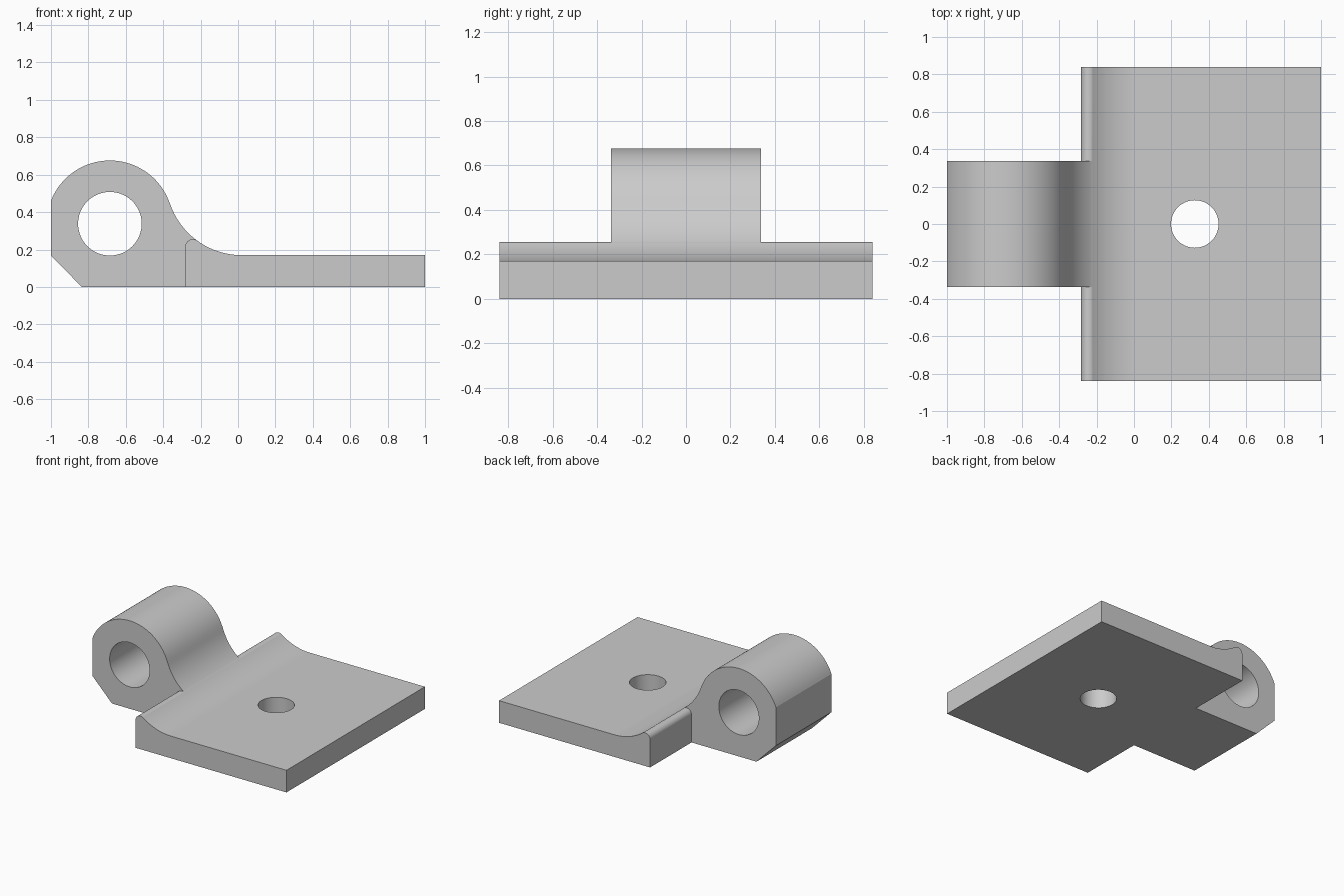
import bpy, bmesh
from math import sin, cos, pi, atan2, hypot, sqrt, radians
from mathutils import Matrix

cube = bpy.data.objects.get("Cube")
if cube:
    bpy.data.objects.remove(cube)

steel = bpy.data.materials.new("light_grey")
steel.use_nodes = True
GREY = (0.6, 0.6, 0.6, 1)
steel.diffuse_color = GREY
steel.node_tree.nodes["Principled BSDF"].inputs["Base Color"].default_value = GREY

# Main dimensions
THICK, HALF_W, LUG_W = 0.17, 0.84, 0.337
EYE_X, EYE_Z, EYE_R, BORE_R = -0.685, 0.338, 0.338, 0.17
FIL_X, FIL_R = 0.02, 0.405
FIL_Z = THICK + FIL_R
LIP_X, LIP_Z, LIP_R = -0.241, 0.213, 0.042


def arc(cx, cz, r, a0, a1, n):
    return [(cx + r * cos(a0 + (a1 - a0) * i / n), cz + r * sin(a0 + (a1 - a0) * i / n))
            for i in range(n + 1)]


def extrude(name, profile, half):
    """Extrude an x-z outline symmetrically along y."""
    bm = bmesh.new()
    face = bm.faces.new([bm.verts.new((x, -half, z)) for x, z in profile])
    side = bmesh.ops.extrude_face_region(bm, geom=[face])["geom"]
    for v in side:
        if isinstance(v, bmesh.types.BMVert):
            v.co.y = half
    bmesh.ops.recalc_face_normals(bm, faces=bm.faces)
    return to_object(name, bm)


def cylinder(name, r, depth, matrix):
    bm = bmesh.new()
    bmesh.ops.create_cone(bm, cap_ends=True, segments=72, radius1=r, radius2=r,
                          depth=depth, matrix=matrix)
    return to_object(name, bm)


def to_object(name, bm):
    me = bpy.data.meshes.new(name)
    bm.to_mesh(me)
    bm.free()
    me.materials.append(steel)
    ob = bpy.data.objects.new(name, me)
    bpy.context.collection.objects.link(ob)
    return ob


def combine(target, tool, operation):
    mod = target.modifiers.new(operation.lower(), "BOOLEAN")
    mod.operation, mod.object, mod.solver = operation, tool, "EXACT"
    bpy.context.view_layer.objects.active = target
    bpy.ops.object.modifier_apply(modifier=mod.name)
    bpy.data.objects.remove(tool)


# Tangent directions seen from the fillet centre
to_lip = atan2(LIP_Z - FIL_Z, LIP_X - FIL_X)
to_eye = atan2(EYE_Z - FIL_Z, EYE_X - FIL_X) + 0
fillet_low = arc(FIL_X, FIL_Z, FIL_R, -pi / 2, to_lip, 18)
fillet_high = arc(FIL_X, FIL_Z, FIL_R, to_lip, to_eye, 12)

# Plate with a curved, rounded lip along its inner edge
lip = arc(LIP_X, LIP_Z, LIP_R, to_lip + pi, pi, 14)
plate = extrude("hinge_plate",
                [(LIP_X - LIP_R, 0), (1, 0), (1, THICK)] + fillet_low + lip[1:], HALF_W)

# Knuckle: round eye, flat outer face, chamfered foot
flat_z = EYE_Z + sqrt(EYE_R ** 2 - (EYE_X + 1) ** 2)
flat_angle = atan2(flat_z - EYE_Z, -1 - EYE_X)
eye = arc(EYE_X, EYE_Z, EYE_R, to_eye + pi, flat_angle, 40)
knuckle = extrude("knuckle",
                  [(-0.835, 0), (fillet_high[0][0], 0)] + fillet_high + eye[1:]
                  + [(-1, 0.167)], LUG_W)
combine(plate, knuckle, "UNION")

# Pin bore and screw hole
bore = cylinder("bore_cutter", BORE_R, 2, Matrix.Translation((EYE_X, 0, EYE_Z))
                @ Matrix.Rotation(pi / 2, 4, "X"))
combine(plate, bore, "DIFFERENCE")
screw = cylinder("screw_cutter", 0.127, 1, Matrix.Translation((0.325, 0, 0)))
combine(plate, screw, "DIFFERENCE")

# Smooth curved surfaces, crisp edges
bpy.ops.object.select_all(action="DESELECT")
plate.select_set(True)
bpy.context.view_layer.objects.active = plate
bpy.ops.object.shade_smooth_by_angle(angle=radians(15))
normals = plate.modifiers.new("even_normals", "WEIGHTED_NORMAL")
normals.keep_sharp = True
